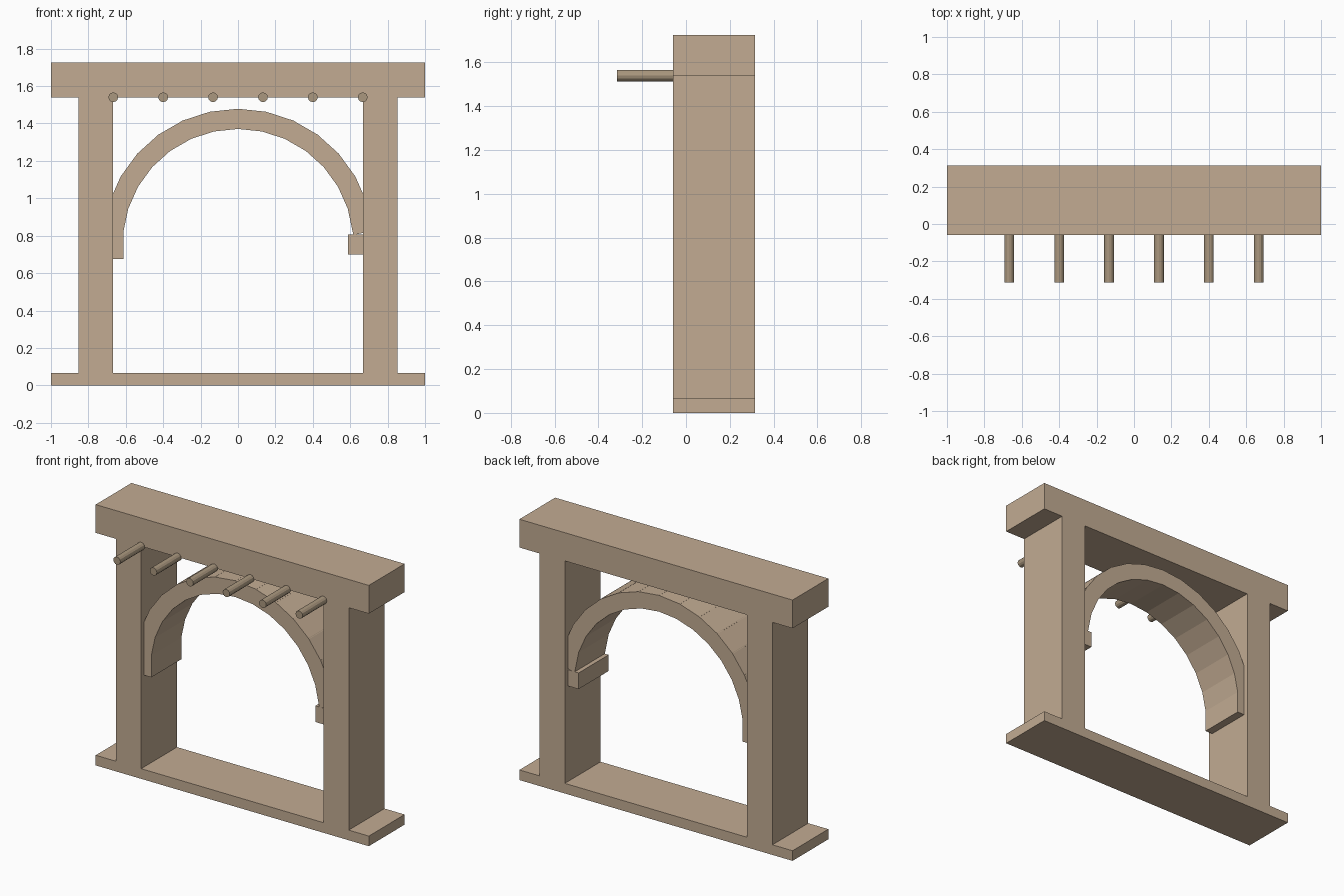
import bpy
from math import sin, cos, pi

if "Cube" in bpy.data.objects:
    bpy.data.objects.remove(bpy.data.objects["Cube"])

Y_FRONT, Y_BACK = -0.06, 0.314
Y_MID = (Y_FRONT + Y_BACK) / 2
DEPTH = Y_BACK - Y_FRONT

stone = bpy.data.materials.new("sandstone")
stone.diffuse_color = (0.54, 0.41, 0.29, 1)
stone.use_nodes = True
stone.node_tree.nodes["Principled BSDF"].inputs["Base Color"].default_value = stone.diffuse_color
wood = bpy.data.materials.new("peg_wood")
wood.diffuse_color = (0.40, 0.31, 0.21, 1)
wood.use_nodes = True
wood.node_tree.nodes["Principled BSDF"].inputs["Base Color"].default_value = wood.diffuse_color


def box(name, loc, size, rot_y=0.0):
    bpy.ops.mesh.primitive_cube_add(size=1, location=loc)
    ob = bpy.context.object
    ob.name = name
    ob.scale = size
    bpy.ops.object.transform_apply(location=False, rotation=False, scale=True)
    ob.rotation_euler = (0, rot_y, 0)
    ob.data.materials.append(stone)
    return ob


# Frame: sill, posts and lintel
box("sill", (0, Y_MID, 0.0335), (2, DEPTH, 0.067))
for side, label in ((-1, "left"), (1, "right")):
    box(label + "_post", (side * 0.76, Y_MID, 0.8035), (0.186, DEPTH, 1.473))
box("lintel", (0, Y_MID, 1.6325), (2, DEPTH, 0.187))

# Arch of overlapping stones; the right-hand springer lies flat
STEPS, RADIUS, SPRING_Z = 15, 0.667, 0.754
for i in range(STEPS + 1):
    a = pi * i / STEPS
    turn = pi / 2 - a if i else 0.0
    box("arch_stone", (RADIUS * cos(a), Y_MID, SPRING_Z + RADIUS * sin(a)),
        (0.159, 0.314, 0.107), turn)

# Row of round pegs sticking out of the front
for i in range(6):
    bpy.ops.mesh.primitive_cylinder_add(
        vertices=12, radius=0.026, depth=0.26,
        location=(-0.667 + i * 0.2668, -0.184, 1.54), rotation=(pi / 2, 0, 0))
    peg = bpy.context.object
    peg.name = "peg"
    peg.data.materials.append(wood)
